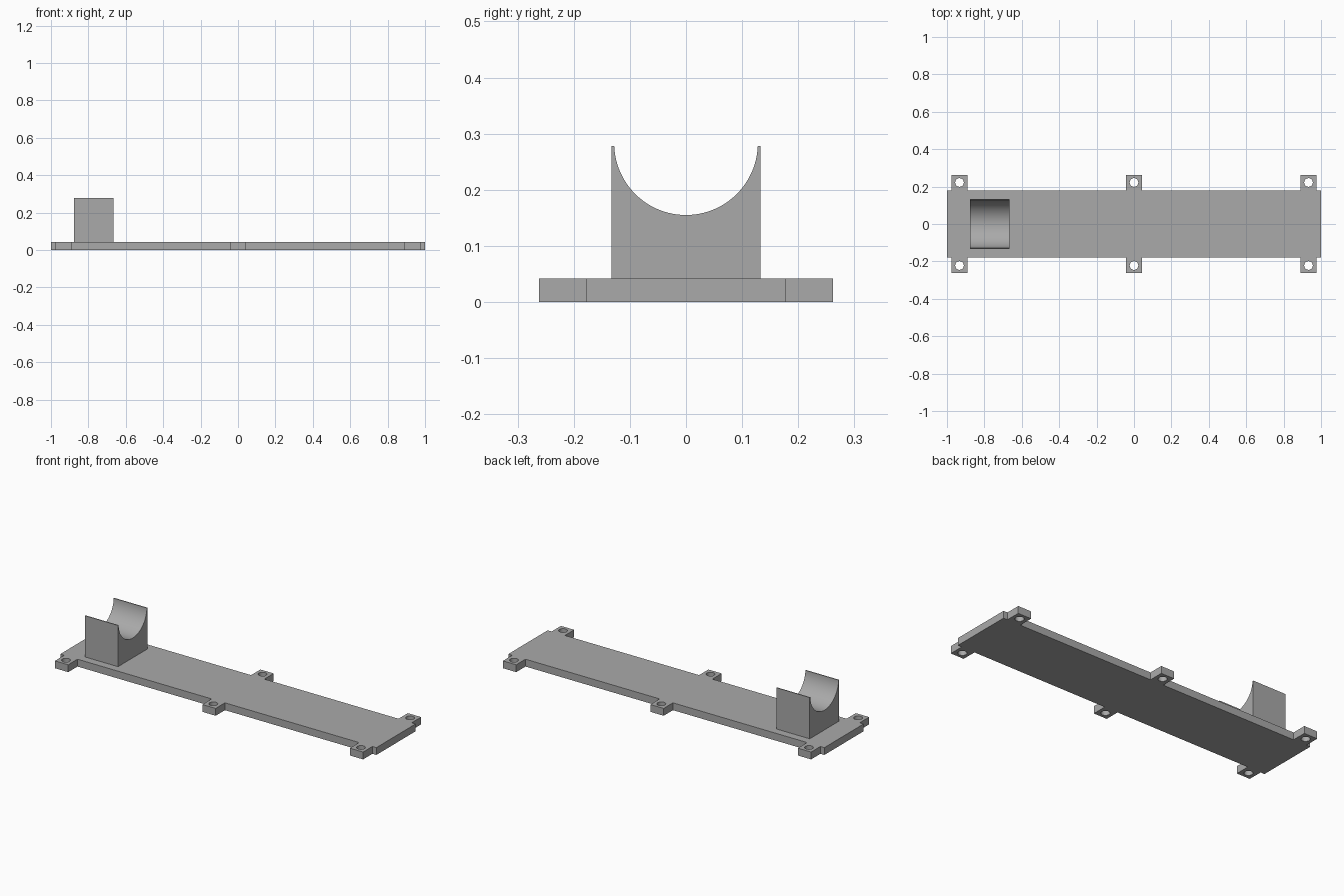
import bpy
import bmesh
from math import cos, sin, pi, asin, radians
from mathutils import Matrix

cube = bpy.data.objects.get("Cube")
if cube:
    bpy.data.objects.remove(cube, do_unlink=True)

grey = bpy.data.materials.new("plain grey")
grey.use_nodes = True
colour = (0.4, 0.4, 0.4, 1)
grey.diffuse_color = colour
grey.node_tree.nodes["Principled BSDF"].inputs["Base Color"].default_value = colour


def extrude_loops(name, loops, depth, matrix):
    """Fill closed 2D loops (inner loops become holes) and extrude along local z."""
    curve = bpy.data.curves.new(name, "CURVE")
    curve.dimensions = "2D"
    curve.fill_mode = "BOTH"
    curve.extrude = depth / 2
    for loop in loops:
        spline = curve.splines.new("POLY")
        spline.points.add(len(loop) - 1)
        for point, (u, v) in zip(spline.points, loop):
            point.co = (u, v, 0, 1)
        spline.use_cyclic_u = True
    source = bpy.data.objects.new(name + "_profile", curve)
    bpy.context.collection.objects.link(source)
    bpy.context.view_layer.update()
    mesh = bpy.data.meshes.new_from_object(source)
    bpy.data.objects.remove(source, do_unlink=True)

    # Weld caps to walls and place the part
    bm = bmesh.new()
    bm.from_mesh(mesh)
    bmesh.ops.remove_doubles(bm, verts=bm.verts, dist=0.00005)
    bm.transform(matrix @ Matrix.Translation((0, 0, depth / 2)))
    bmesh.ops.recalc_face_normals(bm, faces=bm.faces)
    bm.to_mesh(mesh)
    bm.free()
    mesh.name = name
    mesh.materials.clear()
    mesh.materials.append(grey)
    obj = bpy.data.objects.new(name, mesh)
    bpy.context.collection.objects.link(obj)
    bpy.ops.object.select_all(action="DESELECT")
    obj.select_set(True)
    bpy.context.view_layer.objects.active = obj
    bpy.ops.object.shade_smooth_by_angle(angle=radians(30))
    return obj


def circle(cx, cy, radius, count=32):
    return [(cx + radius * cos(2 * pi * i / count), cy + radius * sin(2 * pi * i / count))
            for i in range(count)]


# Base plate with six drilled mounting tabs
thickness = 0.042
half_width, tab_reach, tab_half = 0.178, 0.262, 0.042
tab_xs = (-0.933, 0, 0.933)
front_edge = [(-1, -half_width)]
for x in tab_xs:
    front_edge += [(x - tab_half, -half_width), (x - tab_half, -tab_reach),
                   (x + tab_half, -tab_reach), (x + tab_half, -half_width)]
front_edge.append((1, -half_width))
outline = front_edge + [(-x, -y) for x, y in front_edge]
holes = [circle(x, side * 0.222, 0.023) for x in tab_xs for side in (-1, 1)]
extrude_loops("base_plate", [outline] + holes, thickness, Matrix())

# Cradle block with a round trough, its profile lying in the y-z plane
half, top, radius, centre_z = 0.133, 0.278, 0.128, 0.283
start = asin((centre_z - top) / radius)
steps = 48
trough = []
for i in range(steps + 1):
    angle = start + (pi - 2 * start) * i / steps
    trough.append((radius * cos(angle), centre_z - radius * sin(angle)))
profile = [(-half, thickness), (half, thickness), (half, top)] + trough + [(-half, top)]
yz_to_world = Matrix(((0, 0, 1, -0.876), (1, 0, 0, 0), (0, 1, 0, 0), (0, 0, 0, 1)))
extrude_loops("cradle_block", [profile], 0.21, yz_to_world)
